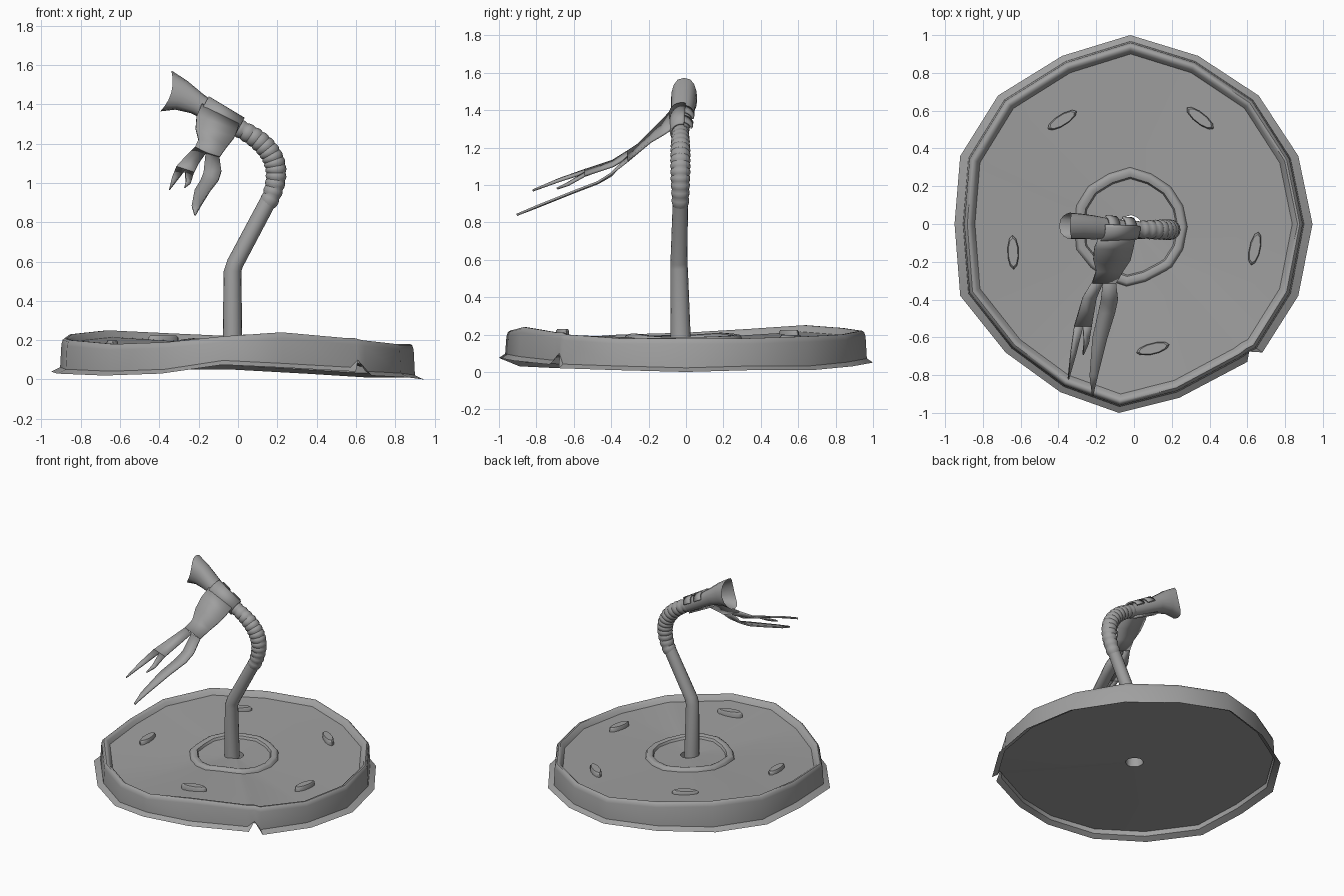
import bpy, bmesh, math
from mathutils import Vector
from mathutils.geometry import interpolate_bezier

cube = bpy.data.objects.get("Cube")
if cube:
    bpy.data.objects.remove(cube)

grey = bpy.data.materials.new("plain grey")
grey.use_nodes = True
grey.diffuse_color = (0.35, 0.35, 0.35, 1)
grey.node_tree.nodes["Principled BSDF"].inputs["Base Color"].default_value = grey.diffuse_color


def finish(name, bm, angle=35, thickness=0):
    bmesh.ops.remove_doubles(bm, verts=bm.verts, dist=0.0005)
    bmesh.ops.recalc_face_normals(bm, faces=bm.faces)
    mesh = bpy.data.meshes.new(name)
    bm.to_mesh(mesh)
    bm.free()
    mesh.materials.append(grey)
    ob = bpy.data.objects.new(name, mesh)
    bpy.context.collection.objects.link(ob)
    bpy.ops.object.select_all(action='DESELECT')
    ob.select_set(True)
    bpy.context.view_layer.objects.active = ob
    bpy.ops.object.shade_smooth_by_angle(angle=math.radians(angle))
    if thickness:
        solid = ob.modifiers.new("thickness", 'SOLIDIFY')
        solid.thickness = thickness
        solid.offset = 0
    return ob


def loft(bm, rows, closed):
    """Bridge successive rows of points with quads."""
    rows = [[bm.verts.new(p) for p in row] for row in rows]
    for a, b in zip(rows, rows[1:]):
        n = len(a)
        for i in range(n if closed else n - 1):
            j = (i + 1) % n
            bm.faces.new((a[i], a[j], b[j], b[i]))


def tube_rows(path, radii, start=0, end=360, sides=16, dip=0, square=1):
    """Rings around a path that bends in the xz plane; radii are (in plane, along y)."""
    path = [Vector(p) for p in path]
    full = end - start == 360
    rows = []
    for k, (p, (ra, rb)) in enumerate(zip(path, radii)):
        t = path[min(k + 1, len(path) - 1)] - path[max(k - 1, 0)]
        t.y = 0
        t.normalize()
        up = Vector((t.z, 0, -t.x))
        row = []
        for s in range(sides if full else sides + 1):
            a = math.radians(start + (end - start) * s / sides)
            side = math.copysign(abs(math.sin(a)) ** square, math.sin(a))
            q = p + up * (ra * math.cos(a)) + Vector((0, rb * side, 0))
            if k == len(path) - 1:
                q -= t * (dip * math.sin(a) ** 2)
            row.append(q)
        rows.append(row)
    return rows


def tube(name, path, radii, **shape):
    bm = bmesh.new()
    loft(bm, tube_rows(path, radii, **shape), True)
    return finish(name, bm)


# Dented base outline: x, y, bottom height, top height, torn flag
outline = [
    (-.02, 1, .05, .22, 0), (.34, .89, .03, .2, 0), (.66, .68, .01, .19, 0),
    (.87, .36, .01, .18, 0), (.945, 0, 0, .18, 0), (.87, -.38, .01, .18, 0),
    (.68, -.68, .02, .2, 0), (.64, -.7, .03, .21, 1), (.6, -.73, .04, .21, 0),
    (.24, -.92, .06, .24, 0), (-.08, -1, .075, .22, 0), (-.39, -.89, .03, .19, 0),
    (-.68, -.68, .02, .18, 0), (-.92, -.38, .03, .2, 0), (-.95, 0, .04, .21, 0),
    (-.92, .36, .04, .23, 0), (-.72, .68, .05, .25, 0), (-.38, .89, .05, .235, 0)]
HUB = .175


def plate_height(s, top):
    return HUB + (top - .035 - HUB) * s / .9


def wall_ring(s, height):
    """Ring following the outline, slightly narrower across than deep."""
    return [(c[0] * s * .985, c[1] * s, height(c)) for c in outline]


def hub_ring(s, height):
    return [(x * s - .015, y * s - .015, height(zt)) for x, y, zb, zt, torn in outline]


rows = []
# Flared lip and wall
rows.append([((x * .95, y * .965, zb + .07) if torn else (x, y, zb))
             for x, y, zb, zt, torn in outline])
rows.append(wall_ring(.967, lambda c: c[2] + (.07 if c[4] else .022)))
# Rounded rim
for s, drop in ((.96, .03), (.953, .008), (.943, 0), (.93, 0), (.917, .01), (.9, .035)):
    rows.append(wall_ring(s, lambda c: c[3] - drop))
# Plate with a raised ring around the hub, down to the hub hole
for s, lift in ((.315, 0), (.307, .017), (.297, .022), (.277, .022), (.263, .017), (.255, 0), (.062, 0)):
    rows.append(hub_ring(s, lambda zt: plate_height(s, zt) + lift))
# Hole lining and the underside panel out to the wall
rows.append(hub_ring(.062, lambda zt: .1))
rows.append(wall_ring(.962, lambda c: c[2] * .9 + .058))
bm = bmesh.new()
loft(bm, rows, True)
finish("dish_base", bm, 40)

# Raised oval pads on the plate
pads = ((-.38, .55, 32), (.35, .56, -38), (.64, -.13, 78), (.1, -.66, 14), (-.64, -.15, 92))
for i, (px, py, turn) in enumerate(pads):
    near = min(outline, key=lambda c: Vector(c[:2]).normalized().angle(Vector((px, py))))
    base = plate_height(math.hypot(px, py) / math.hypot(*near[:2]), near[3])
    bm = bmesh.new()
    r = math.radians(turn)
    levels = []
    for size, z in ((1, -.01), (1, .02), (.85, .03), (0, .03)):
        ring = []
        for k in range(10):
            a = math.tau * k / 10
            u, v = .09 * size * math.cos(a), .03 * size * math.sin(a)
            ring.append((px + u * math.cos(r) - v * math.sin(r),
                         py + u * math.sin(r) + v * math.cos(r), base + z))
        levels.append(ring)
    loft(bm, levels, True)
    finish(f"oval_pad_{i + 1}", bm)

# Bent stem
tube("stem", [(-.028, -.028, .165), (-.028, -.037, .55), (-.015, -.038, .59), (.155, -.03, .91)],
     [(.05, .054), (.045, .047), (.043, .045), (.042, .041)])

# Corrugated elbow
RIDGES = 13
curve = interpolate_bezier(Vector((.15, -.03, .89)), Vector((.25, -.03, 1.09)),
                           Vector((.17, -.03, 1.2)), Vector((-.01, -.03, 1.285)), RIDGES * 4 + 1)
radii = []
for k in range(len(curve)):
    swell = .009 * math.sin(math.pi * k / (len(curve) - 1))
    r = .041 + swell + .005 * abs(math.sin(math.pi * k / 4))
    radii.append((r, r))
tube("corrugated_elbow", curve, radii)

# Flared mouthpiece with a scooped open end
tube("mouthpiece",
     [(.0, -.03, 1.28), (-.13, -.025, 1.355), (-.21, -.018, 1.405), (-.29, -.012, 1.447), (-.368, -.01, 1.468)],
     [(.046, .046), (.05, .054), (.058, .063), (.08, .068), (.108, .07)], dip=.03, square=.75)

# Cloth band wrapped over the front, with two finger ends at the back
A, B = Vector((.005, -.025, 1.28)), Vector((-.18, -.02, 1.383))
bm = bmesh.new()
for lo, hi, start, end in ((0, 1, -200, 15), (.1, .4, 15, 75), (.58, .88, 15, 75)):
    ends = [A.lerp(B, lo), A.lerp(B, hi)]
    size = [(.054 + .007 * f, .056 + .01 * f) for f in (lo, hi)]
    loft(bm, tube_rows(ends, size, start, end), False)
finish("cloth_band", bm, 40, .01)

# Hanging cloth: rows of left x, left z, right x, right z, y
strips = {
    "cloth_apron": ((-.185, 1.4, .005, 1.3, -.075), (-.21, 1.34, -.005, 1.265, -.13),
                    (-.215, 1.28, -.02, 1.23, -.19), (-.2, 1.22, -.06, 1.18, -.25),
                    (-.22, 1.18, -.095, 1.13, -.31)),
    "long_tail": ((-.165, 1.15, -.095, 1.13, -.31), (-.175, 1.05, -.085, 1.06, -.4),
                  (-.19, 1.01, -.1, 1.015, -.47), (-.22, .96, -.14, .965, -.6),
                  (-.235, .88, -.19, .885, -.8), (-.222, .84, -.215, .84, -.905)),
    "forked_tail": ((-.22, 1.18, -.165, 1.15, -.31), (-.27, 1.13, -.2, 1.1, -.39), (-.315, 1.08, -.225, 1.05, -.54)),
    "outer_tine": ((-.315, 1.08, -.27, 1.065, -.54), (-.335, 1.03, -.305, 1.02, -.68), (-.35, .97, -.345, .97, -.82)),
    "inner_tine": ((-.27, 1.065, -.225, 1.05, -.54), (-.265, 1.01, -.24, 1, -.63), (-.272, .98, -.267, .98, -.69)),
}
for name, rows in strips.items():
    bm = bmesh.new()
    loft(bm, [[(xl, y, zl), (xr, y, zr)] for xl, zl, xr, zr, y in rows], False)
    finish(name, bm, 40, .012)
